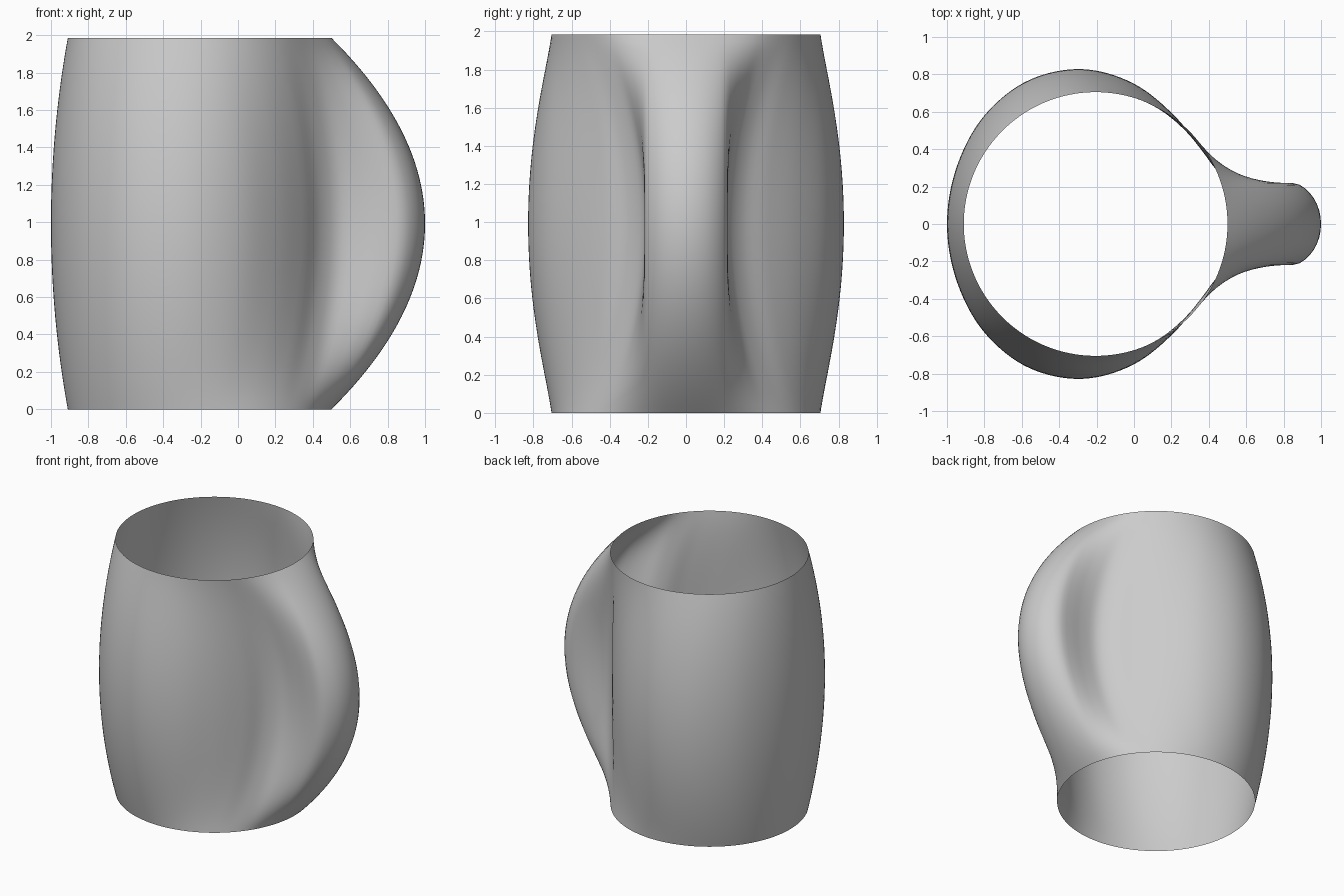
import bpy, bmesh, math
from mathutils import Vector
from mathutils.geometry import interpolate_bezier

if "Cube" in bpy.data.objects:
    bpy.data.objects.remove(bpy.data.objects["Cube"], do_unlink=True)

HEIGHT, RINGS, SIDES = 1.985, 48, 160
RADIUS, CENTRE_X = 0.705, -0.205

# Half outline of the widest section: round body, pinched neck, rounded grip
half = [(-1, 0), (-0.95, 0.3), (-0.8, 0.58), (-0.56, 0.77), (-0.28, 0.828),
        (0, 0.75), (0.2, 0.595), (0.35, 0.42), (0.45, 0.28), (0.53, 0.222),
        (0.66, 0.21), (0.78, 0.217), (0.88, 0.212), (0.96, 0.14), (1, 0)]
outline = [Vector(p) for p in half] + [Vector((x, -y)) for x, y in half[-2:0:-1]]


def smooth_loop(points):
    """Closed smooth curve through the points."""
    n = len(points)

    def tangent(i):
        a, b, c = points[i - 1], points[i], points[(i + 1) % n]
        before, after = (b - a).length, (c - b).length
        return ((b - a) / before * after + (c - b) / after * before) / (before + after)

    curve = []
    for i in range(n):
        a, b = points[i], points[(i + 1) % n]
        reach = (b - a).length / 3
        curve += interpolate_bezier(a, a + tangent(i) * reach,
                                    b - tangent((i + 1) % n) * reach, b, 24)[:-1]
    return [Vector(p[:2]) for p in curve]


def resample(curve, count):
    """Points spaced evenly along a closed curve."""
    closed = curve + curve[:1]
    lengths = [0]
    for a, b in zip(closed, closed[1:]):
        lengths.append(lengths[-1] + (b - a).length)
    result, k = [], 0
    for i in range(count):
        target = lengths[-1] * i / count
        while lengths[k + 1] < target:
            k += 1
        f = (target - lengths[k]) / (lengths[k + 1] - lengths[k])
        result.append(closed[k].lerp(closed[k + 1], f))
    return result


middle = resample(smooth_loop(outline), SIDES)
rim = [Vector((CENTRE_X - RADIUS * math.cos(a), RADIUS * math.sin(a)))
       for a in (math.tau * i / SIDES for i in range(SIDES))]

# Open shell lofted from rim to middle to rim
bm = bmesh.new()
rings = []
for j in range(RINGS + 1):
    blend = 1 - (2 * j / RINGS - 1) ** 2
    rings.append([bm.verts.new((*a.lerp(b, blend), HEIGHT * j / RINGS))
                  for a, b in zip(rim, middle)])
for low, high in zip(rings, rings[1:]):
    for i in range(SIDES):
        k = (i + 1) % SIDES
        bm.faces.new((low[i], high[i], high[k], low[k])).smooth = True

mesh = bpy.data.meshes.new("mug_shell")
bm.to_mesh(mesh)
bm.free()
shell = bpy.data.objects.new("mug_shell", mesh)
bpy.context.collection.objects.link(shell)

# Plain grey
grey = bpy.data.materials.new("plain_grey")
grey.use_nodes = True
colour = (0.6, 0.6, 0.6, 1)
grey.diffuse_color = colour
grey.node_tree.nodes["Principled BSDF"].inputs["Base Color"].default_value = colour
mesh.materials.append(grey)
